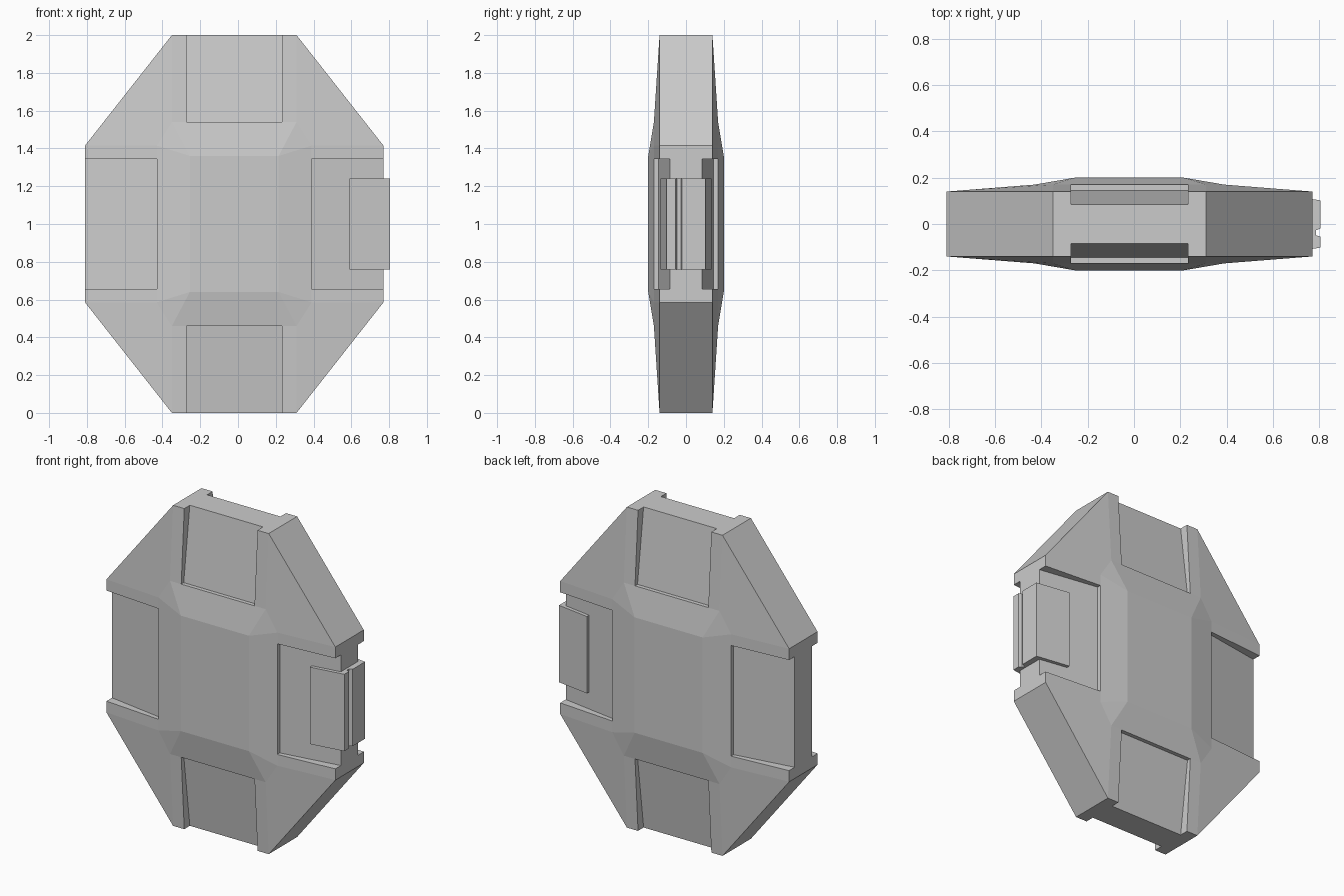
import bpy, bmesh

CX, CZ = -0.02, 1.0      # centre of the body

if "Cube" in bpy.data.objects:
    bpy.data.objects.remove(bpy.data.objects["Cube"])

grey = bpy.data.materials.new("plain grey")
grey.use_nodes = True
colour = (0.6, 0.6, 0.6, 1)
grey.diffuse_color = colour
grey.node_tree.nodes["Principled BSDF"].inputs["Base Color"].default_value = colour


def finish(name, bm):
    bmesh.ops.recalc_face_normals(bm, faces=bm.faces)
    mesh = bpy.data.meshes.new(name)
    bm.to_mesh(mesh)
    bm.free()
    mesh.materials.append(grey)
    obj = bpy.data.objects.new(name, mesh)
    bpy.context.collection.objects.link(obj)
    return obj


def prism(name, profile, half, vertical=False):
    """Extrude a (radius, y) profile sideways; radius runs along x or z."""
    bm = bmesh.new()
    ends = []
    for s in (-half, half):
        ends.append([bm.verts.new((CX + s, y, CZ + r) if vertical else (CX + r, y, CZ + s))
                     for r, y in profile])
    for end in ends:
        bm.faces.new(end)
    n = len(profile)
    for i in range(n):
        j = (i + 1) % n
        bm.faces.new((ends[0][i], ends[0][j], ends[1][j], ends[1][i]))
    return finish(name, bm)


def octagon(bm, w, h, cw, ch, y):
    """Chamfered rectangle; two vertices per corner."""
    pts = [(cw, h), (w, ch), (w, -ch), (cw, -h), (-cw, -h), (-w, -ch), (-w, ch), (-cw, h)]
    return [bm.verts.new((CX + x, y, CZ + z)) for x, z in pts]


# Body: octagonal slab with a raised panel on both faces
bm = bmesh.new()
rims = []
for side in (-1, 1):
    rim = octagon(bm, 0.79, 1.0, 0.33, 0.415, side * 0.14)
    mid = octagon(bm, 0.41, 0.54, 0.33, 0.415, side * 0.17)
    panel = [bm.verts.new((CX + x * 0.235, side * 0.2, CZ + z * 0.36))
             for x, z in ((1, 1), (1, -1), (-1, -1), (-1, 1))]
    bm.faces.new(panel)
    for i in range(8):
        j = (i + 1) % 8
        bm.faces.new((rim[i], rim[j], mid[j], mid[i]))
    for i in range(4):
        a, b, c = 2 * i, 2 * i + 1, (2 * i + 2) % 8
        bm.faces.new((mid[a], mid[b], panel[i]))
        bm.faces.new((mid[b], mid[c], panel[(i + 1) % 4], panel[i]))
    rims.append(rim)
for i in range(8):
    j = (i + 1) % 8
    bm.faces.new((rims[0][i], rims[0][j], rims[1][j], rims[1][i]))
body = finish("body", bm)

# Slots: sloping recesses at the four flat edges of both faces
for label, inner, outer, half, vertical in (("side", 0.41, 0.79, 0.345, False),
                                            ("end", 0.54, 1.0, 0.253, True)):
    slope = 0.06 / (outer - inner)
    reach = outer + 0.1
    for direction in (-1, 1):
        for face in (-1, 1):
            profile = [(direction * inner, face * 0.145), (direction * inner, face * 0.3),
                       (direction * reach, face * 0.3),
                       (direction * reach, face * (0.145 - slope * (reach - inner)))]
            cutter = prism(label + "_slot_cutter", profile, half, vertical)
            cutter.hide_render = True
            cutter.hide_set(True)
            cut = body.modifiers.new("slot", 'BOOLEAN')
            cut.operation = 'DIFFERENCE'
            cut.solver = 'EXACT'
            cut.object = cutter

# Apply the cuts and drop the cutters
bpy.context.view_layer.update()
cut_mesh = bpy.data.meshes.new_from_object(
    body.evaluated_get(bpy.context.evaluated_depsgraph_get()))
body.modifiers.clear()
body.data = cut_mesh
for obj in [o for o in bpy.data.objects if "slot_cutter" in o.name]:
    bpy.data.objects.remove(obj)

# Clasp: tapered block around one side edge, with a groove down its outer face
clasp_profile = [(0.61, -0.135), (0.825, -0.102), (0.825, -0.055), (0.805, -0.048),
                 (0.805, -0.027), (0.825, -0.02), (0.825, 0.102), (0.61, 0.135)]
prism("clasp", clasp_profile, 0.24)
